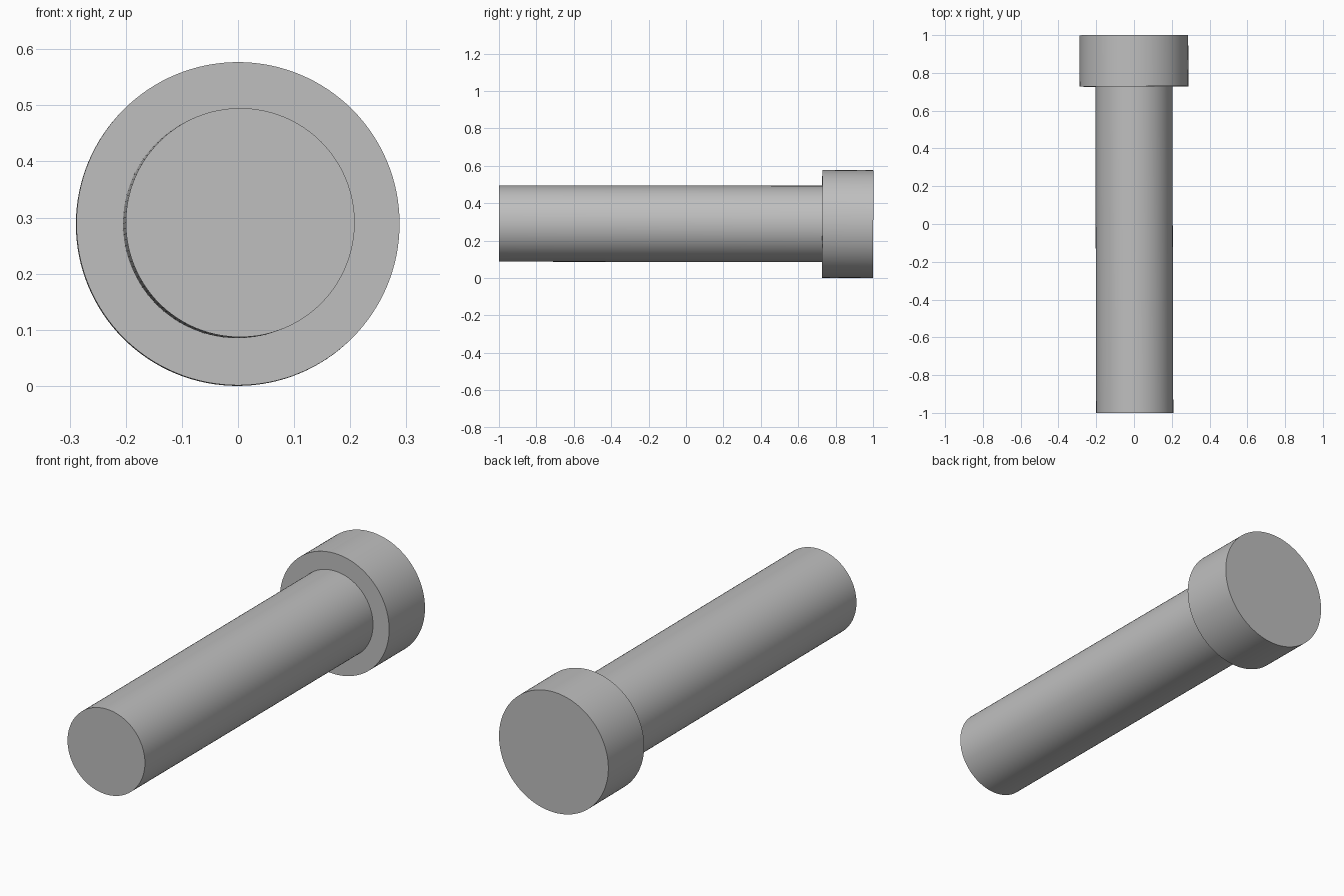
import bpy
from math import radians
from mathutils import Vector

cube = bpy.data.objects.get("Cube")
if cube:
    bpy.data.objects.remove(cube, do_unlink=True)

grey = bpy.data.materials.new("mid grey")
grey.use_nodes = True
colour = (0.52, 0.52, 0.52, 1)
grey.diffuse_color = colour
grey.node_tree.nodes["Principled BSDF"].inputs["Base Color"].default_value = colour


def rod(name, start, end, radius):
    """Smooth capped cylinder running between two points."""
    start, end = Vector(start), Vector(end)
    axis = end - start
    bpy.ops.mesh.primitive_cylinder_add(
        vertices=128, radius=radius, depth=axis.length,
        location=(start + end) / 2,
        rotation=axis.to_track_quat('Z', 'Y').to_euler())
    obj = bpy.context.object
    obj.name = name
    obj.data.materials.append(grey)
    bpy.ops.object.shade_smooth_by_angle(angle=radians(30))
    return obj


# Long shaft, leaning very slightly to its left at the tip
rod("shaft", (0.004, -1, 0.291), (-0.001, 0.74, 0.289), 0.204)

# Wide short head at the back
rod("head", (0, 0.728, 0.289), (-0.001, 1, 0.288), 0.288)
